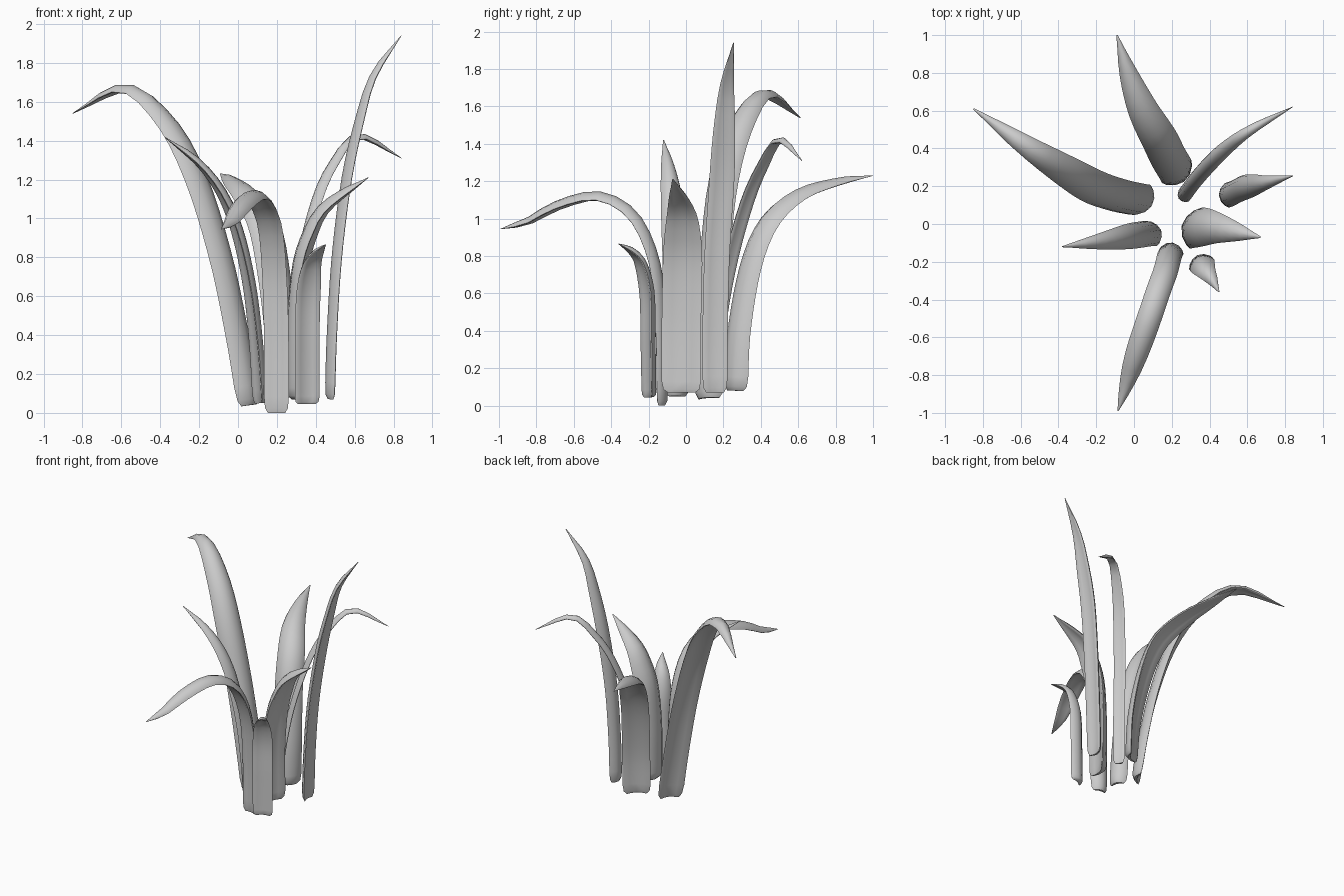
import bpy, bmesh, math
from mathutils import Vector

if "Cube" in bpy.data.objects:
    bpy.data.objects.remove(bpy.data.objects["Cube"])

RINGS, SIDES = 22, 12


def catmull(pts, n=12):
    # dense smooth path through the control points
    p = [pts[0] * 2 - pts[1]] + pts + [pts[-1] * 2 - pts[-2]]
    out = []
    for i in range(1, len(p) - 2):
        a, b, c, d = p[i - 1:i + 3]
        for k in range(n):
            t = k / n
            out.append(0.5 * (2 * b + (c - a) * t + (2 * a - 5 * b + 4 * c - d) * t * t
                              + (3 * b - a - 3 * c + d) * t ** 3))
    return out + [pts[-1]]


def resample(path, n):
    # even spacing along the path
    cum = [0.0]
    for a, b in zip(path, path[1:]):
        cum.append(cum[-1] + (b - a).length)
    out, j = [], 0
    for i in range(n + 1):
        d = cum[-1] * i / n
        while j < len(path) - 2 and cum[j + 1] < d:
            j += 1
        out.append(path[j].lerp(path[j + 1], (d - cum[j]) / (cum[j + 1] - cum[j])))
    return out


def leaf(name, pts, width, ang0, ang1, taper, power=2.2):
    pts = [Vector(p) for p in pts]
    path = resample(catmull(pts), RINGS)
    outward = pts[-1] - pts[0]
    outward.z = 0
    inward = Vector((0, 0, 0.6)) - outward.normalized()
    bm = bmesh.new()
    rings = []
    # stations along the blade, with an extra one to round off the base
    for x in [0, 0.3] + list(range(1, RINGS + 1)):
        i = int(x)
        p = path[i].lerp(path[min(i + 1, RINGS)], x - i)
        t = x / RINGS
        tan = (path[min(i + 1, RINGS)] - path[max(i - 1, 0)]).normalized()
        a = math.radians(ang0 + (ang1 - ang0) * t)
        side = Vector((math.cos(a), math.sin(a), 0))
        side = (side - tan * side.dot(tan)).normalized()
        nor = side.cross(tan)
        if nor.dot(inward) < 0:
            nor = -nor
        # blade outline: blunt base, constant body, pointed tip
        u = max(0, (t - taper) / (1 - taper))
        f = max(0.04, 1 - u ** power) * {0: 0.7, 0.3: 0.92}.get(x, 1)
        h = width / 2 * f
        camber = 0.42 * h
        thick = (0.010 + 0.14 * h) * min(1, f * 3) * (0.5 if x == 0 else 1)
        ring = []
        for k in range(SIDES):
            b = 2 * math.pi * k / SIDES
            s = math.cos(b)
            off = camber * (0.5 - s * s) + thick * math.sin(b)
            ring.append(bm.verts.new(p + side * (s * h) + nor * off))
        rings.append(ring)
    for r, q in zip(rings, rings[1:]):
        for k in range(SIDES):
            m = (k + 1) % SIDES
            bm.faces.new((r[k], r[m], q[m], q[k]))
    bm.faces.new(rings[0][::-1])
    bm.faces.new(rings[-1])
    bmesh.ops.recalc_face_normals(bm, faces=bm.faces)
    me = bpy.data.meshes.new(name)
    bm.to_mesh(me)
    bm.free()
    ob = bpy.data.objects.new(name, me)
    bpy.context.collection.objects.link(ob)
    bpy.context.view_layer.objects.active = ob
    ob.select_set(True)
    bpy.ops.object.shade_smooth_by_angle(angle=math.radians(50))
    ob.select_set(False)


# large arching leaf, back left
leaf("leaf_back_left", [(.065, .115, .04), (.005, .125, .4), (-.08, .145, .8), (-.205, .19, 1.2),
     (-.36, .28, 1.49), (-.58, .42, 1.665), (-.85, .61, 1.54)], .19, 56, 57, .5)
# broad leaf reaching to the back
leaf("leaf_back", [(.24, .255, .08), (.23, .275, .4), (.19, .34, .75), (.14, .44, .98),
     (.05, .6, 1.12), (-.03, .8, 1.19), (-.09, 1.0, 1.23)], .195, 37, 20, .5)
# tallest upright leaf, right
leaf("leaf_tall_right", [(.48, .155, .07), (.49, .155, .4), (.515, .165, .8), (.565, .19, 1.2),
     (.63, .205, 1.5), (.70, .22, 1.73), (.84, .255, 1.94)], .135, 92, 95, .55)
# narrow drooping leaf, back right
leaf("leaf_back_right", [(.255, .145, .08), (.275, .17, .4), (.32, .23, .75), (.40, .32, 1.08),
     (.49, .405, 1.28), (.62, .5, 1.42), (.84, .62, 1.31)], .085, 122, 120, .55)
# wide leaf, right
leaf("leaf_right", [(.30, -.02, .07), (.30, -.02, .45), (.325, -.015, .75), (.38, -.015, .93),
     (.46, -.025, 1.06), (.67, -.07, 1.21)], .215, 76, 84, .5)
# arching leaf reaching to the front
leaf("leaf_front", [(.2, -.13, .0), (.2, -.135, .4), (.19, -.16, .72), (.17, -.24, .95),
     (.13, -.35, 1.07), (.08, -.5, 1.115), (.01, -.7, 1.06), (-.04, -.85, .98),
     (-.085, -.99, .945)], .13, -10, -20, .7, 2.8)
# upright leaf leaning left
leaf("leaf_left", [(.115, -.045, .05), (.095, -.045, .35), (.06, -.05, .65), (0, -.06, .92),
     (-.08, -.075, 1.12), (-.2, -.095, 1.28), (-.38, -.12, 1.42)], .14, 112, 100, .5)
# short leaf, front right
leaf("leaf_short_front", [(.35, -.195, .045), (.35, -.2, .35), (.355, -.205, .6), (.375, -.24, .76),
     (.41, -.29, .825), (.45, -.36, .865)], .14, 24, 28, .6)
